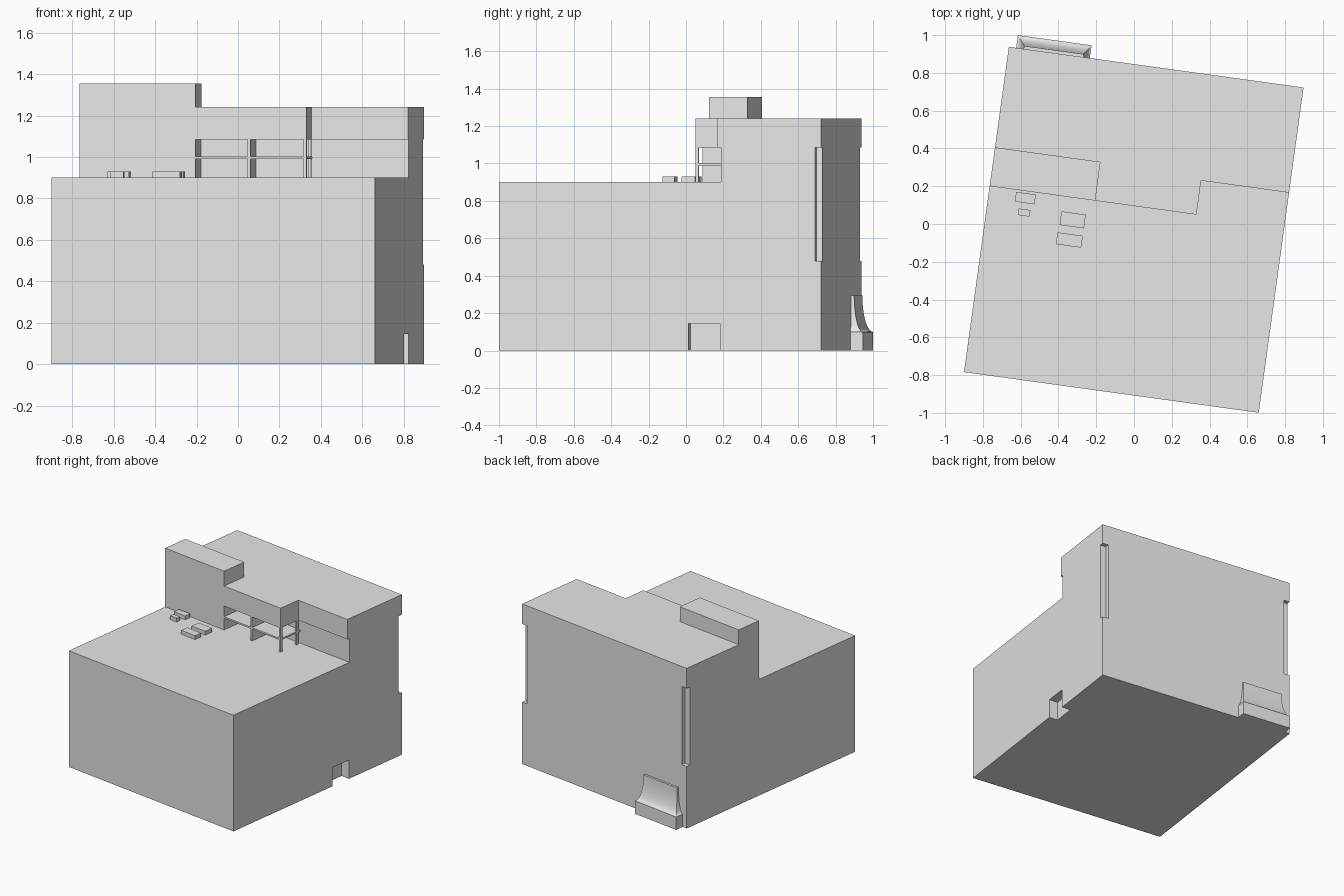
import bpy, bmesh, math
from mathutils import Matrix

cube = bpy.data.objects.get("Cube")
if cube:
    bpy.data.objects.remove(cube, do_unlink=True)

# The building stands slightly turned; parts are laid out from its front corner
PLACE = Matrix.Translation((-0.90, -0.784, 0)) @ Matrix.Rotation(math.radians(-7.85), 4, "Z")
WIDTH, DEPTH, TERRACE, ROOF = 1.575, 1.738, 0.90, 1.24
FRONT, BACK = 0.994, 1.197          # upper storey front, recessed wall
TOWER, WING = 0.564, 1.105          # tower right side, overhang right side
LINTEL = 1.085

grey = bpy.data.materials.new("plain_grey")
grey.use_nodes = True
grey.diffuse_color = (0.8, 0.8, 0.8, 1)
grey.node_tree.nodes["Principled BSDF"].inputs["Base Color"].default_value = (0.8, 0.8, 0.8, 1)


def finish(name, bm):
    bmesh.ops.recalc_face_normals(bm, faces=bm.faces)
    bm.transform(PLACE)
    mesh = bpy.data.meshes.new(name)
    bm.to_mesh(mesh)
    bm.free()
    mesh.materials.append(grey)
    obj = bpy.data.objects.new(name, mesh)
    bpy.context.scene.collection.objects.link(obj)
    return obj


def loft(name, rings):
    """Closed solid through a list of matching rings."""
    bm = bmesh.new()
    loops = [[bm.verts.new(p) for p in ring] for ring in rings]
    for a, b in zip(loops, loops[1:]):
        for i in range(len(a)):
            j = (i + 1) % len(a)
            bm.faces.new((a[i], a[j], b[j], b[i]))
    bm.faces.new(loops[0])
    bm.faces.new(loops[-1])
    return finish(name, bm)


def box(name, u, v, z):
    return loft(name, [[(u[0], v[0], h), (u[1], v[0], h), (u[1], v[1], h), (u[0], v[1], h)] for h in z])


def combine(target, tool, operation):
    mod = target.modifiers.new("shape", "BOOLEAN")
    mod.operation = operation
    mod.solver = "EXACT"
    mod.object = tool
    bpy.context.view_layer.objects.active = target
    bpy.ops.object.modifier_apply(modifier=mod.name)
    bpy.data.objects.remove(tool, do_unlink=True)


# Main mass: stepped side profile swept across the width
profile = [(0, 0), (DEPTH, 0), (DEPTH, ROOF), (FRONT, ROOF), (FRONT, TERRACE), (0, TERRACE)]
building = loft("building", [[(u, v, z) for v, z in profile] for u in (0, WIDTH)])

# Tower block on the roof
combine(building, box("tower", (0, TOWER), (FRONT, 1.201), (ROOF, 1.355)), "UNION")

# Set-back wing, covered balcony, side niche and back corner slots
cuts = [
    ((WING, 1.7), (0.9, 1.176), (TERRACE, 1.5)),
    ((TOWER, 1.7), (0.9, BACK), (TERRACE, LINTEL)),
    ((WIDTH - 0.07, 1.7), (1.022, 1.192), (-0.1, 0.145)),
    ((WIDTH - 0.047, 1.7), (DEPTH - 0.032, 1.9), (0.48, LINTEL)),
    ((-0.1, 0.047), (DEPTH - 0.032, 1.9), (0.48, LINTEL)),
]
for u, v, z in cuts:
    combine(building, box("cutter", u, v, z), "DIFFERENCE")

# Balcony shelf, dividing wall and corner posts
box("balcony_shelf", (TOWER, WING), (FRONT, BACK), (0.99, 1.003))
box("balcony_divider", (0.817, 0.832), (FRONT, BACK), (TERRACE, LINTEL))
for name, v in (("front", FRONT), ("back", 1.158)):
    box("balcony_post_" + name, (WING - 0.014, WING), (v, v + 0.018), (TERRACE, LINTEL))

# Low boxes on the terrace: centre and size
terrace_boxes = [
    (0.196, 0.957, 0.105, 0.052),
    (0.200, 0.880, 0.063, 0.035),
    (0.460, 0.877, 0.130, 0.073),
    (0.457, 0.769, 0.135, 0.063),
]
for i, (u, v, w, d) in enumerate(terrace_boxes):
    box(f"terrace_box_{i + 1}", (u - w / 2, u + w / 2), (v - d / 2, v + d / 2), (TERRACE, 0.93))

# Flared buttress on the back wall: plain foot, then a concave sweep upwards
levels = [(0, 0)]
for i in range(11):
    a = math.pi / 2 * i / 10
    levels.append((0.1 + 0.195 * (1 - math.cos(a)), math.sin(a)))
rings = []
for z, t in levels:
    left, right, out = 0.039 + 0.04 * t, 0.433 - 0.035 * t, 1.806 - 0.052 * t
    rings.append([(left, DEPTH, z), (right, DEPTH, z), (right, out, z), (left, out, z)])
buttress = loft("buttress", rings)
bpy.ops.object.select_all(action="DESELECT")
buttress.select_set(True)
bpy.context.view_layer.objects.active = buttress
bpy.ops.object.shade_smooth_by_angle(angle=math.radians(30))
